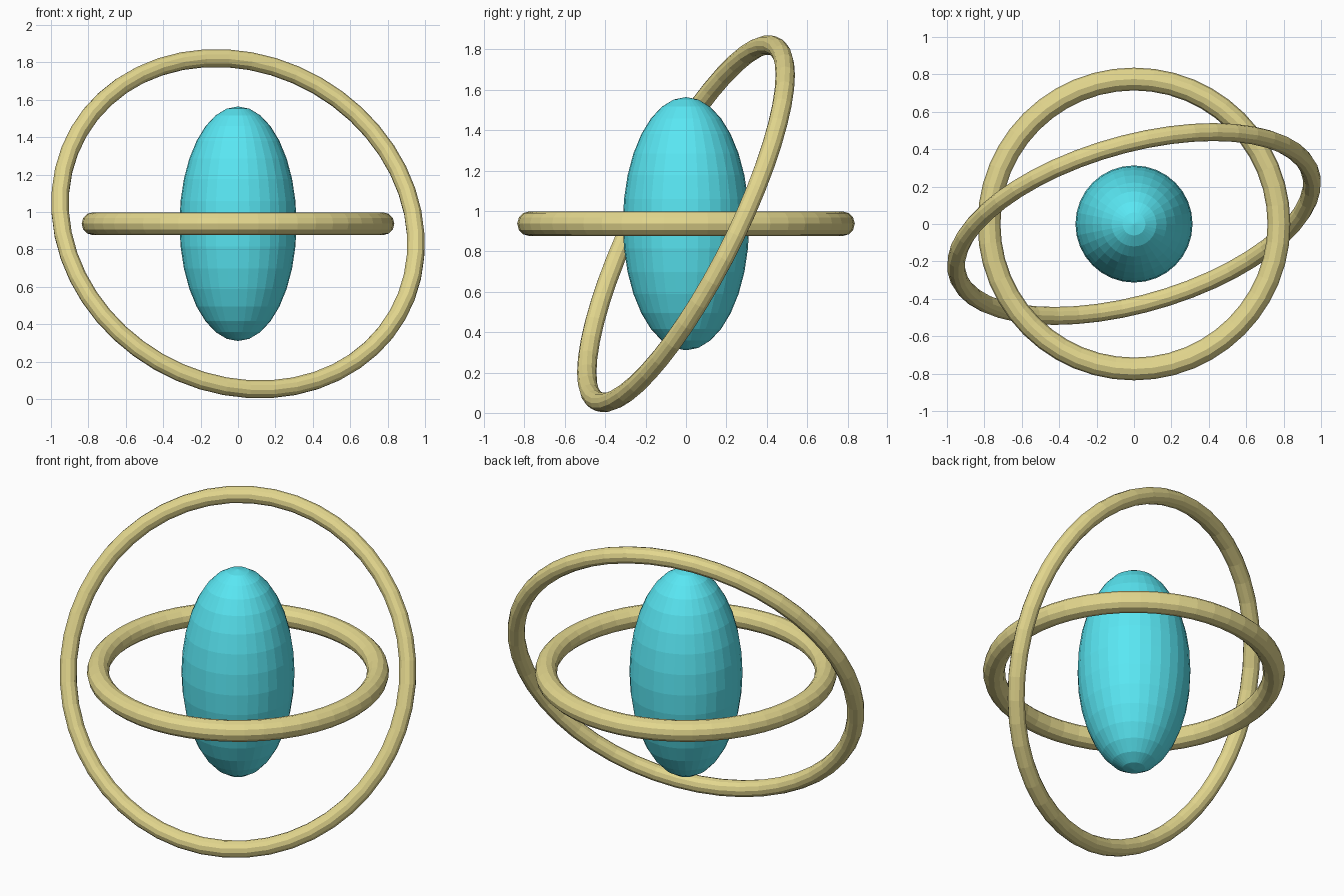
import bpy
from math import radians

if "Cube" in bpy.data.objects:
    bpy.data.objects.remove(bpy.data.objects["Cube"])

CENTRE = (0, 0, 0.937)


def material(name, rgb):
    m = bpy.data.materials.new(name)
    m.diffuse_color = (*rgb, 1)
    m.use_nodes = True
    m.node_tree.nodes["Principled BSDF"].inputs["Base Color"].default_value = m.diffuse_color
    return m


def ring(name, major, minor, tilt, mat):
    bpy.ops.mesh.primitive_torus_add(
        major_radius=major, minor_radius=minor, major_segments=48,
        minor_segments=12, location=CENTRE,
        rotation=[radians(a) for a in tilt])
    ob = bpy.context.object
    ob.name = name
    ob.data.materials.append(mat)
    return ob


cyan = material("cyan", (0.10, 0.80, 0.90))
gold = material("pale_gold", (0.77, 0.68, 0.27))

# Stretched ellipsoid core
bpy.ops.mesh.primitive_uv_sphere_add(segments=32, ring_count=16, radius=1,
                                     location=CENTRE)
core = bpy.context.object
core.name = "core"
core.scale = (0.313, 0.313, 0.627)
core.data.materials.append(cyan)

# Level inner ring and tilted outer ring
ring("inner_ring", 0.775, 0.061, (0, 0, 0), gold)
ring("outer_ring", 0.983, 0.048, (60, 30, 0), gold)
